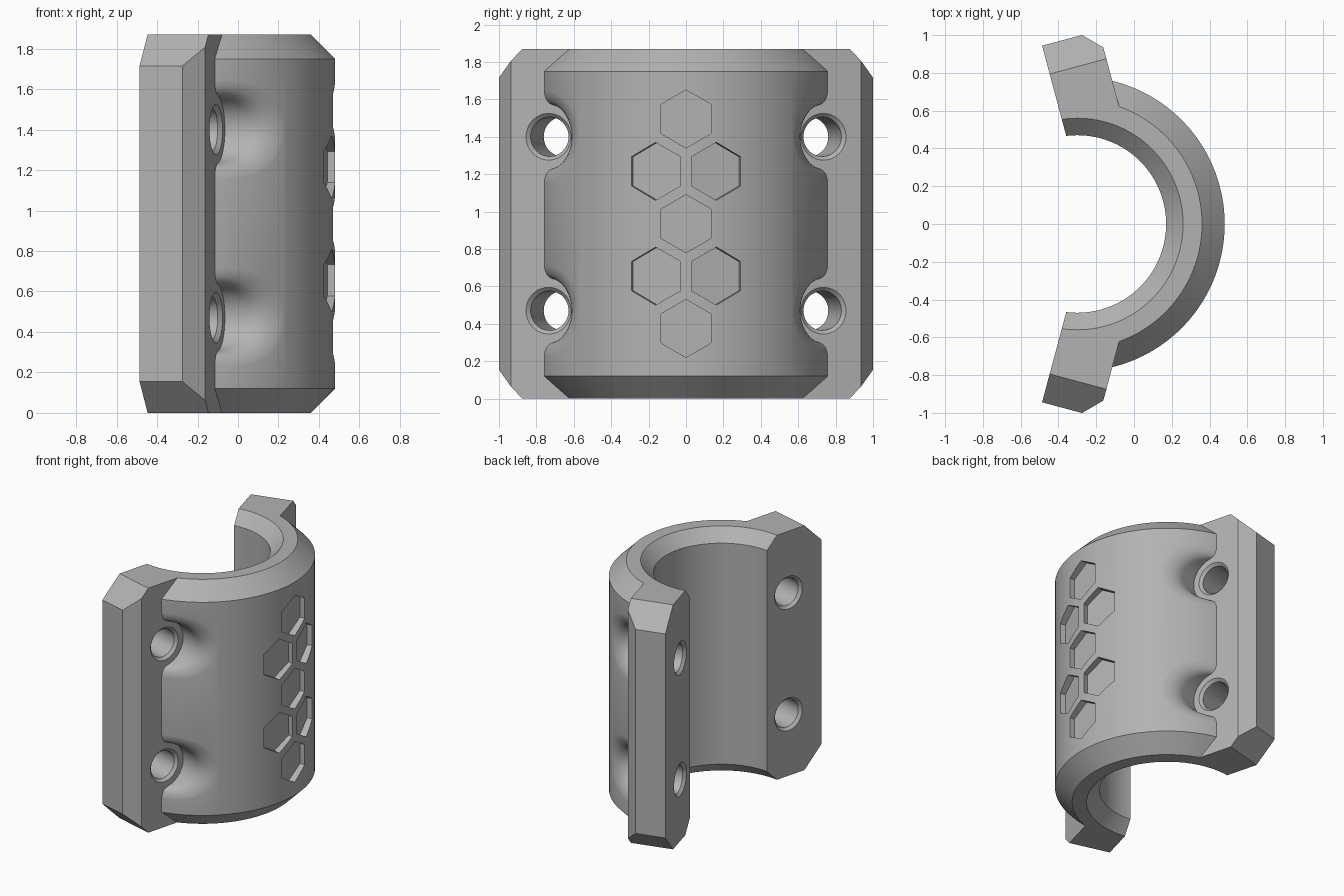
import bpy, bmesh
from math import sin, cos, pi, radians, sqrt
from mathutils import Vector

if "Cube" in bpy.data.objects:
    bpy.data.objects.remove(bpy.data.objects["Cube"], do_unlink=True)

H, CX, TILT = 1.87, -0.30, radians(15)     # height, bore axis, flange tilt
R_OUT, R_BORE = 0.78, 0.47
N_BACK, N_FRONT = 0.064, 0.375             # flange faces along its normal
HOLE_U, HOLE_Z = 0.66, (0.47, 1.40)

grey = bpy.data.materials.new("grey_plastic")
grey.use_nodes = True
grey.diffuse_color = (0.45, 0.45, 0.45, 1)
grey.node_tree.nodes["Principled BSDF"].inputs["Base Color"].default_value = grey.diffuse_color


def flange_point(n, u, z, side):
    """Flange frame (normal, outward, up) to world space."""
    return Vector((CX + n * cos(TILT) - u * sin(TILT),
                   side * (n * sin(TILT) + u * cos(TILT)), z))


def finish(name, bm):
    bmesh.ops.recalc_face_normals(bm, faces=bm.faces)
    mesh = bpy.data.meshes.new(name)
    bm.to_mesh(mesh)
    bm.free()
    mesh.materials.append(grey)
    obj = bpy.data.objects.new(name, mesh)
    bpy.context.collection.objects.link(obj)
    return obj


def loft(rings):
    """Closed solid through equal-length rings of points."""
    bm = bmesh.new()
    rows = [[bm.verts.new(p) for p in ring] for ring in rings]
    count = len(rows[0])
    for a, b in zip(rows, rows[1:]):
        for i in range(count):
            j = (i + 1) % count
            bm.faces.new((a[i], a[j], b[j], b[i]))
    bm.faces.new(rows[0])
    bm.faces.new(rows[-1])
    bmesh.ops.recalc_face_normals(bm, faces=bm.faces)
    return bm


def combine(target, other, operation):
    mod = target.modifiers.new("combine", 'BOOLEAN')
    mod.operation, mod.solver, mod.object = operation, 'EXACT', other
    bpy.context.view_layer.update()
    bpy.ops.object.select_all(action='DESELECT')
    bpy.context.view_layer.objects.active = target
    target.select_set(True)
    bpy.ops.object.modifier_apply(modifier=mod.name)
    bpy.data.objects.remove(other, do_unlink=True)


def angles(count):
    return [2 * pi * i / count for i in range(count)]


# Curved shell: chamfered section swept round the bore axis
section = [(0.4, 0), (0.66, 0), (R_OUT, 0.12), (R_OUT, H - 0.12), (0.66, H), (0.4, H)]
sweep = [radians(-80 + 160 * i / 96) for i in range(97)]
clamp = finish("half_clamp", loft(
    [[(CX + r * cos(a), r * sin(a), z) for r, z in section] for a in sweep]))


def shell_n(u):
    """Depth of the shell's outer surface at an outward position."""
    return sqrt(max(R_OUT ** 2 - u ** 2, 0))


def pocket(z, side):
    """Screw head clearance with a rounded rim following the shell."""
    r_in, r_out, low, steps = 0.17, 0.25, 0.26, 8
    rings = [[] for _ in range(steps + 3)]
    for a in angles(64):
        def add(k, r, n):
            rings[k].append(flange_point(n, HOLE_U + r * cos(a), z + r * sin(a), side))
        top = shell_n(HOLE_U + r_in * cos(a))
        n0 = max(shell_n(HOLE_U + r_out * cos(a)) + 0.002, low)
        n1, n2 = max(top - 0.012, low), max(top - 0.1, low)
        add(0, r_in, low - 0.01)
        for k in range(steps + 1):
            t = 1 - k / steps
            r = r_in + (r_out - r_in) * (1 - t) ** 2
            add(k + 1, r, (1 - t) ** 2 * n0 + 2 * t * (1 - t) * n1 + t * t * n2)
        add(steps + 2, r_out, 1.0)
    return finish("pocket_cutter", loft(rings))


def flange(side):
    """Tilted bolting flange with bevelled outer edge and end corners."""
    outline = [(N_BACK, 0.4), (N_FRONT, 0.4), (N_FRONT, 0.867), (0.283, 0.96), (N_BACK, 0.96)]
    bm = loft([[flange_point(n, u, z, side) for n, u in outline] for z in (0, H)])
    out = flange_point(0, 1, 0, side) - flange_point(0, 0, 0, side)
    for end, up in ((0, -1), (H, 1)):
        cut = bmesh.ops.bisect_plane(
            bm, geom=bm.verts[:] + bm.edges[:] + bm.faces[:],
            plane_co=flange_point(0, 0.805, end, side),
            plane_no=out + Vector((0, 0, up)), clear_outer=True)
        edges = [e for e in cut["geom_cut"] if isinstance(e, bmesh.types.BMEdge)]
        bmesh.ops.contextual_create(bm, geom=edges)
    return finish("flange", bm)


def screw_hole(z, side):
    """Through hole, lightly countersunk on both faces."""
    profile = [(N_BACK - 0.02, 0.145), (N_BACK + 0.02, 0.105),
               (N_FRONT - 0.02, 0.105), (N_FRONT + 0.02, 0.145)]
    return finish("hole_cutter", loft(
        [[flange_point(n, HOLE_U + r * cos(a), z + r * sin(a), side) for a in angles(48)]
         for n, r in profile]))


def hexagon(turn, z):
    """Shallow hexagonal recess facing outward at an angle round the shell."""
    rings = []
    for depth in (R_OUT - 0.05, R_OUT + 0.1):
        rings.append([(CX + depth * cos(turn) - 0.155 * sin(a) * sin(turn),
                       depth * sin(turn) + 0.155 * sin(a) * cos(turn),
                       z + 0.155 * cos(a)) for a in angles(6)])
    return finish("hexagon_cutter", loft(rings))


# Pockets first, then flanges so their faces form the pocket floors
for side in (-1, 1):
    for z in HOLE_Z:
        combine(clamp, pocket(z, side), 'DIFFERENCE')
for side in (-1, 1):
    combine(clamp, flange(side), 'UNION')

# Bore with chamfered ends
bore = [(-0.05, 0.61), (0.09, R_BORE), (H - 0.09, R_BORE), (H + 0.05, 0.61)]
combine(clamp, finish("bore_cutter", loft(
    [[(CX + r * cos(a), r * sin(a), z) for a in angles(160)] for z, r in bore])), 'DIFFERENCE')

# Screw holes
for side in (-1, 1):
    for z in HOLE_Z:
        combine(clamp, screw_hole(z, side), 'DIFFERENCE')

# Honeycomb recesses: singles on the centre line, pairs between
for row in range(5):
    z = 0.375 + 0.28 * row
    for turn in ((-0.21, 0.21) if row % 2 else (0,)):
        combine(clamp, hexagon(turn, z), 'DIFFERENCE')

bpy.ops.object.select_all(action='DESELECT')
bpy.context.view_layer.objects.active = clamp
clamp.select_set(True)
bpy.ops.object.shade_smooth_by_angle(angle=radians(25))
